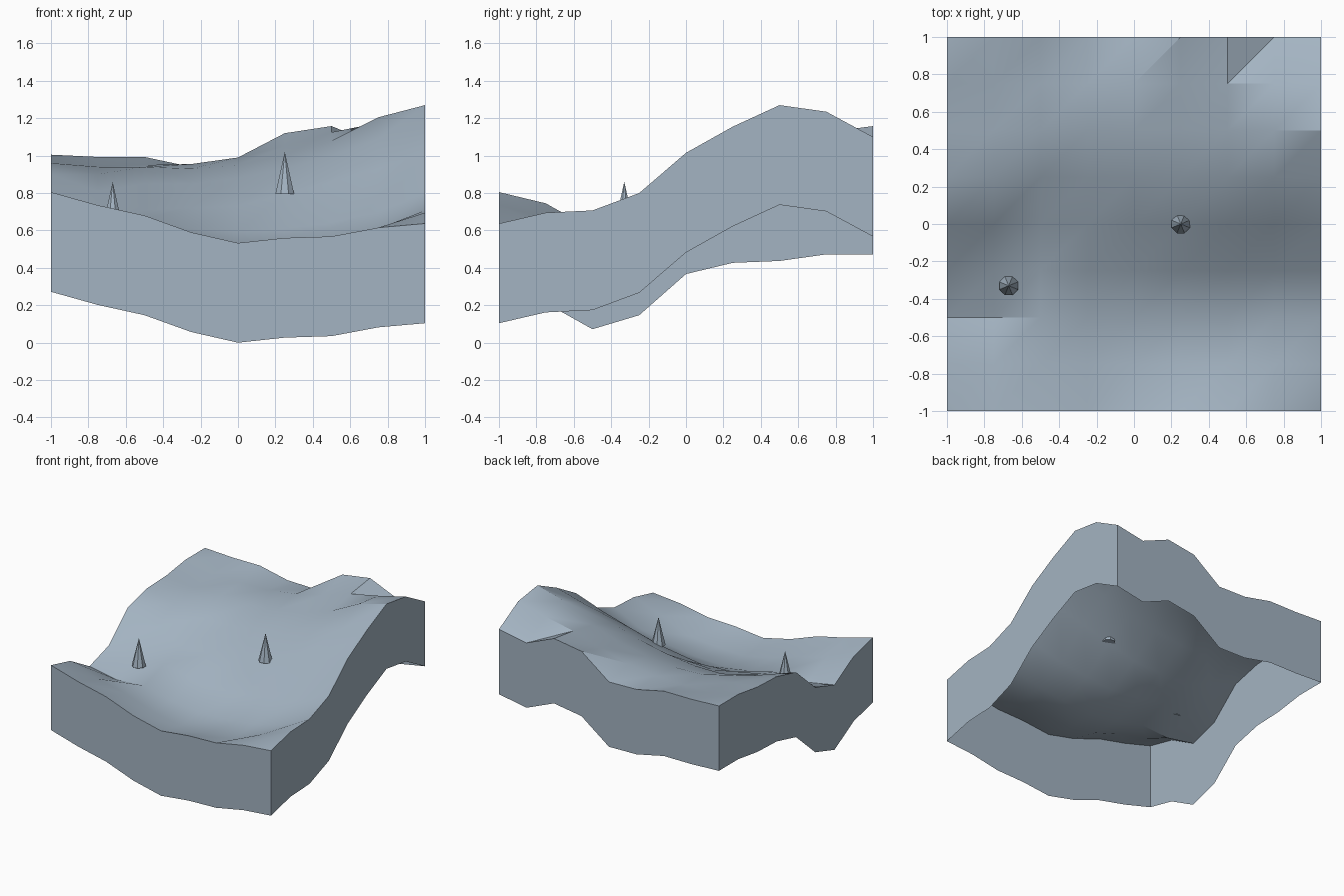
import bpy
import bmesh
import math
from mathutils import Matrix

cube = bpy.data.objects.get("Cube")
if cube:
    bpy.data.objects.remove(cube, do_unlink=True)

CELL = 0.25
SKIRT_DEPTH = 0.533

# Terrain heights in hundredths, one row per step from front to back
HEIGHTS = [
    [80.5, 73.5, 68, 59, 53.3, 56, 56.8, 61.5, 63.7],
    [74.5, 66.5, 61, 53, 48, 49, 51, 61, 69.5],
    [60.5, 56, 58, 52, 49, 50, 53, 59, 70.7],
    [68, 64.5, 66, 61, 59, 61, 64, 70, 80],
    [90, 81, 71, 72, 73, 79.5, 86, 93, 101.5],
    [96, 90, 85, 85, 88, 93, 100, 109, 115.5],
    [97, 94, 94, 93, 95, 100, 108, 120.5, 127],
    [100.5, 95.5, 95, 95.5, 99, 105, 112.5, 117.5, 123.5],
    [100.5, 99.3, 99.3, 94, 93.5, 112, 115.8, 105.5, 110],
]
COUNT = len(HEIGHTS)


def make_material(name, colour):
    mat = bpy.data.materials.new(name)
    mat.use_nodes = True
    mat.diffuse_color = colour
    for node in mat.node_tree.nodes:
        if node.type == 'BSDF_PRINCIPLED':
            node.inputs["Base Color"].default_value = colour
    return mat


def finish(bm, name, mat):
    mesh = bpy.data.meshes.new(name)
    bm.to_mesh(mesh)
    bm.free()
    mesh.materials.append(mat)
    obj = bpy.data.objects.new(name, mesh)
    bpy.context.collection.objects.link(obj)
    return obj


def point(col, row):
    return (col * CELL - 1, row * CELL - 1, HEIGHTS[row][col] / 100)


stone = make_material("pale_blue_grey", (0.37, 0.455, 0.54, 1))

# Rolling ground surface, each cell split along the same diagonal
bm = bmesh.new()
grid = [[bm.verts.new(point(c, r)) for c in range(COUNT)] for r in range(COUNT)]
for r in range(COUNT - 1):
    for c in range(COUNT - 1):
        low, right = grid[r][c], grid[r][c + 1]
        far, left = grid[r + 1][c + 1], grid[r + 1][c]
        bm.faces.new((low, right, far))
        bm.faces.new((low, far, left))
ground = finish(bm, "ground_surface", stone)
bpy.ops.object.select_all(action='DESELECT')
ground.select_set(True)
bpy.context.view_layer.objects.active = ground
bpy.ops.object.shade_smooth_by_angle(angle=math.radians(30))

# Skirt walls hanging from the border, open underneath
last = COUNT - 1
border = [(i, 0) for i in range(last)]
border += [(last, i) for i in range(last)]
border += [(last - i, last) for i in range(last)]
border += [(0, last - i) for i in range(last)]
bm = bmesh.new()
top = [bm.verts.new(point(c, r)) for c, r in border]
bottom = [bm.verts.new((v.co.x, v.co.y, v.co.z - SKIRT_DEPTH)) for v in top]
for i in range(len(top)):
    j = (i + 1) % len(top)
    bm.faces.new((bottom[i], bottom[j], top[j], top[i]))
finish(bm, "skirt_walls", stone)


# Small eight-sided spikes, turned so a flat side faces the front
def spike(name, x, y, base, height=0.225, radius=0.054):
    bm = bmesh.new()
    place = (Matrix.Translation((x, y, base + height / 2))
             @ Matrix.Rotation(math.pi / 8, 4, 'Z'))
    bmesh.ops.create_cone(bm, cap_ends=True, segments=8, radius1=radius,
                          radius2=0, depth=height, matrix=place)
    finish(bm, name, stone)


spike("middle_spike", 0.25, 0, 0.795)
spike("side_spike", -0.67, -0.33, 0.635)
